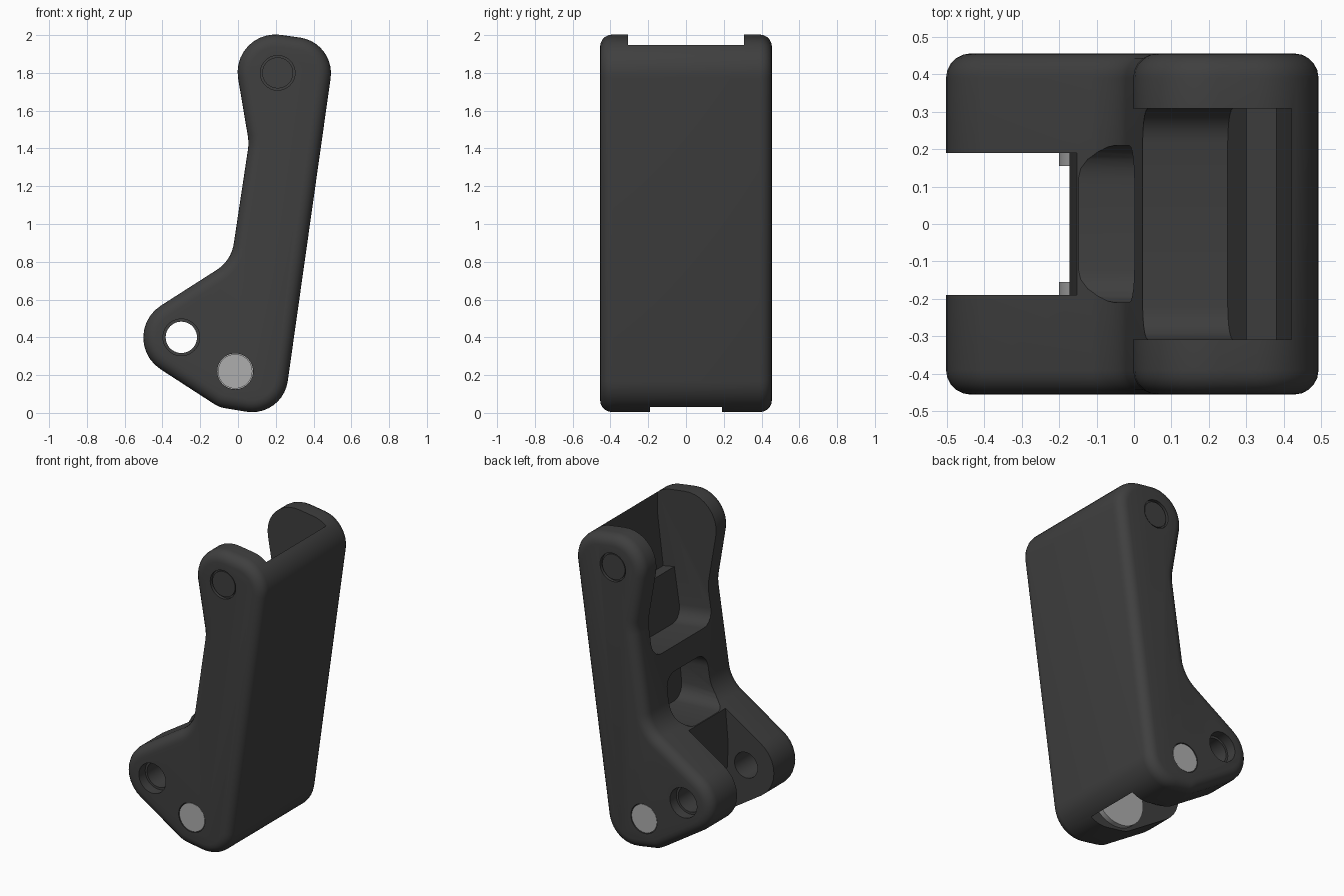
import bpy, bmesh, math
from mathutils import Vector

if "Cube" in bpy.data.objects:
    bpy.data.objects.remove(bpy.data.objects["Cube"])

HALF = 0.455          # half width of the body
PIVOT = (-0.015, 0.22)
LUG = (-0.30, 0.40)
TOP = (0.21, 1.80)


def material(name, v):
    m = bpy.data.materials.new(name)
    m.diffuse_color = (v, v, v, 1)
    m.use_nodes = True
    m.node_tree.nodes["Principled BSDF"].inputs["Base Color"].default_value = m.diffuse_color
    return m


DARK = material("dark_plastic", 0.05)
STEEL = material("steel", 0.42)


def fillet(corners, steps=10):
    """Round each (x, z, radius) corner of a closed outline."""
    out = []
    n = len(corners)
    for i, (x, z, r) in enumerate(corners):
        p = Vector((x, z))
        if r == 0:
            out.append(p)
            continue
        a = (Vector(corners[i - 1][:2]) - p).normalized()
        b = (Vector(corners[(i + 1) % n][:2]) - p).normalized()
        half = a.angle(b) / 2
        c = p + (a + b).normalized() * (r / math.sin(half))
        t = r / math.tan(half)
        u, v = p + a * t - c, p + b * t - c
        sweep = u.angle(v)
        for k in range(steps + 1):
            f = k / steps
            out.append(c + (u * math.sin((1 - f) * sweep) + v * math.sin(f * sweep)) / math.sin(sweep))
    return out


def prism(name, pts, y0, y1, mat=DARK, rim=0, rim_test=None, seg=5):
    """Extrude an x-z outline along y, optionally rounding its rim edges."""
    bm = bmesh.new()
    face = bm.faces.new([bm.verts.new((p[0], y0, p[1])) for p in pts])
    ext = bmesh.ops.extrude_face_region(bm, geom=[face])
    bmesh.ops.translate(bm, vec=(0, y1 - y0, 0),
                        verts=[g for g in ext["geom"] if isinstance(g, bmesh.types.BMVert)])
    bmesh.ops.recalc_face_normals(bm, faces=bm.faces)
    if rim:
        edges = [e for e in bm.edges if abs(e.verts[0].co.y - e.verts[1].co.y) < 1e-6
                 and (rim_test is None or rim_test(e))]
        bmesh.ops.bevel(bm, geom=edges, offset=rim, segments=seg, profile=0.5,
                        affect='EDGES', clamp_overlap=False)
        bmesh.ops.recalc_face_normals(bm, faces=bm.faces)
    me = bpy.data.meshes.new(name)
    bm.to_mesh(me)
    bm.free()
    ob = bpy.data.objects.new(name, me)
    bpy.context.collection.objects.link(ob)
    me.materials.append(mat)
    return ob


def circle(c, r, n=40):
    return [(c[0] + r * math.cos(2 * math.pi * i / n), c[1] + r * math.sin(2 * math.pi * i / n))
            for i in range(n)]


def select(ob):
    bpy.ops.object.select_all(action='DESELECT')
    ob.select_set(True)
    bpy.context.view_layer.objects.active = ob


def cut(ob, cutter):
    cutter.hide_render = True
    m = ob.modifiers.new("cut", 'BOOLEAN')
    m.operation, m.solver, m.object = 'DIFFERENCE', 'EXACT', cutter
    select(ob)
    bpy.ops.object.modifier_apply(modifier=m.name)
    bpy.data.objects.remove(cutter)


def smooth(ob):
    select(ob)
    bpy.ops.object.shade_smooth_by_angle(angle=math.radians(30))


# Lever body with rounded outer rims
body = prism("lever_body", fillet([
    (0.236, -0.025, 0.19), (-0.10, 0.03, 0.15), (-0.671, 0.40, 0.2), (-0.036, 0.806, 0.2),
    (0.058, 1.43, 0.25), (-0.045, 2.04, 0.2), (0.517, 1.96, 0.19)]), -HALF, HALF, rim=0.065)

# Upper pocket: open to the top and left, stepped back wall, rounded floor corners
cut(body, prism("pocket_cutter", [
    (-0.3, 1.245), (0.25, 1.165), (0.30, 1.49), (0.38, 1.475), (0.42, 1.80), (0.42, 2.2), (-0.3, 2.2)],
    -0.308, 0.308, rim=0.09,
    rim_test=lambda e: max(v.co.z for v in e.verts) < 1.3))

# Rounded window in the middle of the stem
cut(body, prism("window_cutter", [(-0.4, 0.745), (0.17, 0.72), (0.20, 1.03), (-0.4, 1.09)],
                -0.21, 0.21, rim=0.09,
                rim_test=lambda e: abs(e.verts[0].co.x - e.verts[1].co.x) > 0.2))

# Fork slot between the lugs, with clearance around the pivot
arc = [(PIVOT[0] + 0.195 * math.cos(math.radians(a)), PIVOT[1] + 0.195 * math.sin(math.radians(a)))
       for a in range(140, -1, -10)]
cut(body, prism("slot_cutter", [(-0.8, 1.0), (-0.15, 0.76), (-0.172, 0.5)] + arc
                + [(0.162, -0.2), (-0.8, -0.2)], -0.19, 0.19))

# Holes in both side plates
for s in (-1, 1):
    cut(body, prism("lug_hole", circle(LUG, 0.083), s * 0.15, s * 0.6))
    cut(body, prism("lug_counterbore", circle(LUG, 0.097), s * 0.39, s * 0.6))
    cut(body, prism("pivot_hole", circle(PIVOT, 0.095), s * 0.15, s * 0.6))
    cut(body, prism("top_blind_hole", circle(TOP, 0.092), s * 0.435, s * 0.6))
smooth(body)

# Rivets with inner heads, and flush plugs near the top
for s, side in ((-1, "front"), (1, "back")):
    parts = [
        prism("pivot_shaft_" + side, circle(PIVOT, 0.091), s * 0.185, s * 0.452, STEEL),
        prism("pivot_head_" + side, circle(PIVOT, 0.185), s * 0.155, s * 0.189, STEEL),
        prism("top_plug_" + side, circle(TOP, 0.082), s * 0.40, s * 0.447, DARK)]
    for p in parts:
        smooth(p)
